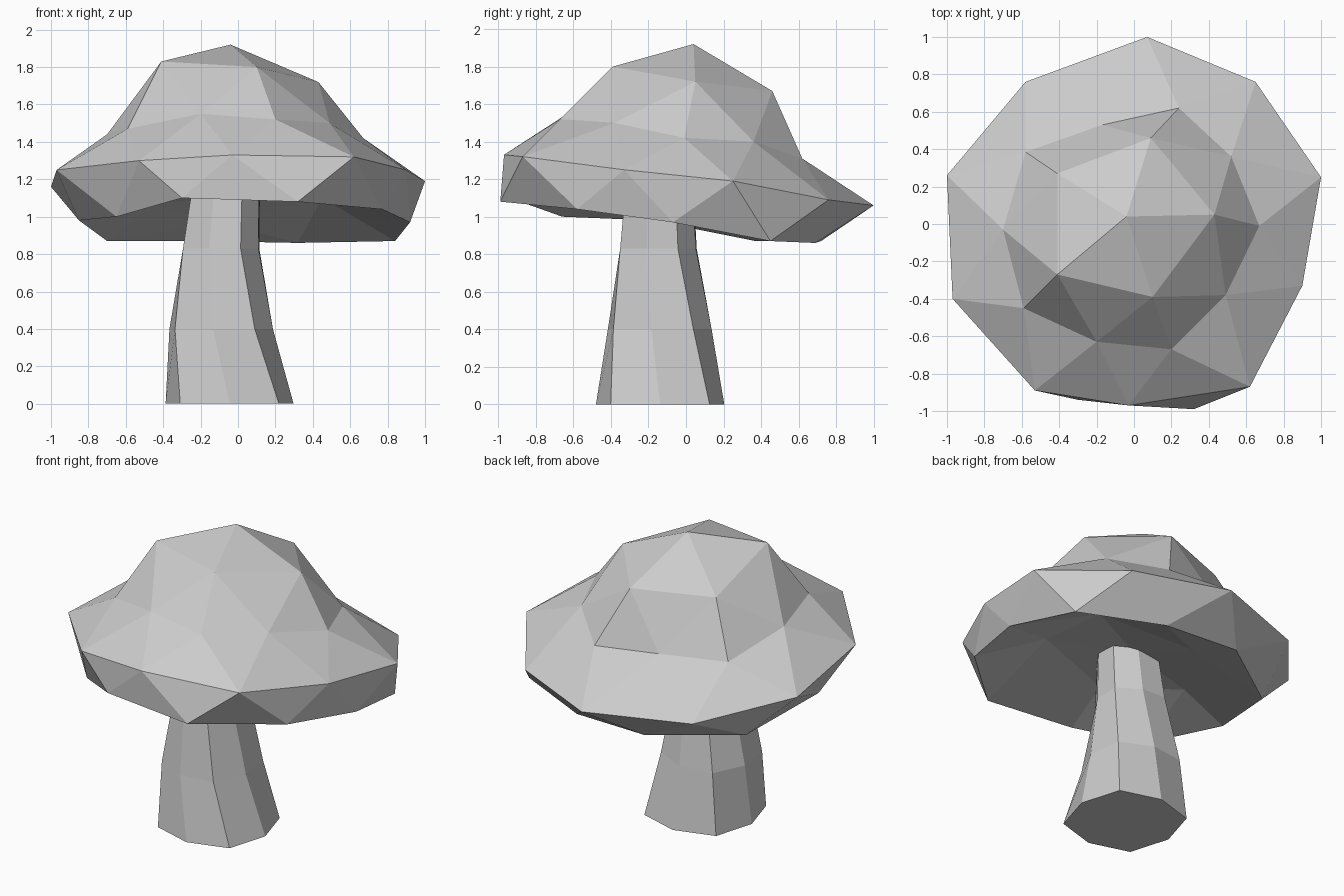
import bpy, bmesh, math

if "Cube" in bpy.data.objects:
    bpy.data.objects.remove(bpy.data.objects["Cube"])


def make_object(name, bm):
    bmesh.ops.recalc_face_normals(bm, faces=bm.faces)
    mesh = bpy.data.meshes.new(name)
    bm.to_mesh(mesh)
    bm.free()
    obj = bpy.data.objects.new(name, mesh)
    bpy.context.collection.objects.link(obj)
    return obj


def dome(bm, tip, inner, outer):
    """Close a ten-point ring with a five-point ring and a tip.
    outer[2i] lies straight outside inner[i]."""
    for i in range(5):
        j = (i + 1) % 5
        a, b = inner[i], inner[j]
        v, m, w = outer[2 * i], outer[2 * i + 1], outer[2 * j]
        for tri in ((tip, a, b), (a, v, m), (a, m, b), (b, m, w)):
            bm.faces.new(tri)


def zigzag(bm, ring, other):
    """Triangle band; other[k] sits between ring[k] and ring[k + 1]."""
    n = len(ring)
    for k in range(n):
        bm.faces.new((ring[k], other[k], ring[(k + 1) % n]))
        bm.faces.new((ring[(k + 1) % n], other[k], other[(k + 1) % n]))


# Cap: lumpy faceted dome, rings listed counter-clockwise from the front
crown = [(.10, -.39, 1.80), (.43, .05, 1.72), (.09, .46, 1.67),
         (-.41, .27, 1.67), (-.41, -.27, 1.83)]
shoulder = [(.20, -.67, 1.52), (.49, -.38, 1.50), (.67, -.01, 1.42),
            (.52, .36, 1.40), (.24, .62, 1.31), (-.17, .53, 1.33),
            (-.58, .385, 1.33), (-.70, -.03, 1.44), (-.59, -.45, 1.47),
            (-.20, -.63, 1.55)]
rim = [(.62, -.87, 1.32), (.90, -.33, 1.25), (1.0, .25, 1.19),
       (.65, .76, 1.09), (.07, 1.0, 1.06), (-.58, .76, 1.06),
       (-1.0, .26, 1.16), (-.97, -.40, 1.25), (-.53, -.89, 1.30),
       (-.03, -.97, 1.33)]
lip = [(.77, -.58, 1.04), (.92, -.07, .97), (.84, .45, .87),
       (.32, .69, .86), (-.20, .72, .87), (-.70, .37, .87),
       (-.85, -.18, .98), (-.65, -.66, 1.0), (-.30, -.94, 1.10),
       (.32, -.99, 1.08)]
underside = [(.44, -.30, 1.16), (.45, .22, 1.10), (-.10, .42, .97),
             (-.48, -.10, 1.06), (-.17, -.52, 1.15)]

bm = bmesh.new()
crown, shoulder, rim, lip, underside = (
    [bm.verts.new(p) for p in ring]
    for ring in (crown, shoulder, rim, lip, underside))
dome(bm, bm.verts.new((-.04, .04, 1.92)), crown, shoulder)
zigzag(bm, shoulder, rim)
zigzag(bm, rim, lip)
dome(bm, bm.verts.new((-.04, -.04, 1.12)), underside, lip)
make_object("cap", bm)

# Stem: eight-sided with squarish corners, tapering, leaning and twisting
# (centre x, centre y, z, radius, twist in degrees)
bm = bmesh.new()
rings = []
for cx, cy, z, r, twist in ((-.045, -.138, 0, .342, 0),
                            (-.09, -.14, .4, .28, -9),
                            (-.09, -.147, .83, .21, -18),
                            (-.06, -.14, 1.2, .18, -20)):
    ring = []
    for k in range(8):
        a = math.radians(45 * k + twist)
        d = r * (1.09 if k % 2 else 1)
        ring.append(bm.verts.new((cx + d * math.cos(a), cy + d * math.sin(a), z)))
    rings.append(ring)
for low, high in zip(rings, rings[1:]):
    for k in range(8):
        j = (k + 1) % 8
        bm.faces.new((low[k], low[j], high[j], high[k]))
bm.faces.new(rings[0])
bm.faces.new(rings[-1])
make_object("stem", bm)
